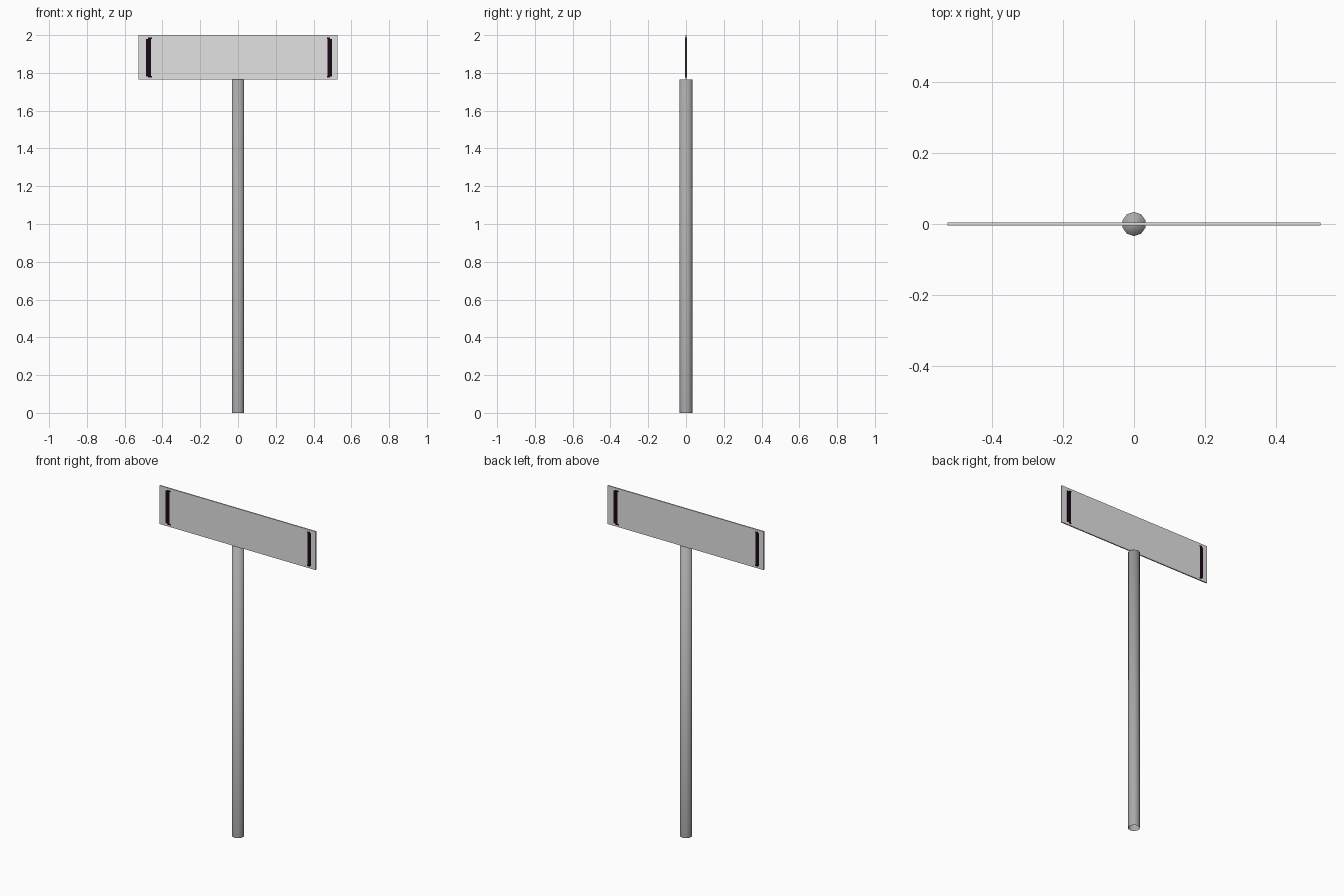
import bpy, math
from mathutils import Matrix

if "Cube" in bpy.data.objects:
    bpy.data.objects.remove(bpy.data.objects["Cube"])


def material(name, rgb):
    m = bpy.data.materials.new(name)
    m.diffuse_color = (*rgb, 1)
    m.use_nodes = True
    m.node_tree.nodes["Principled BSDF"].inputs["Base Color"].default_value = m.diffuse_color
    return m


board_grey = material("light board grey", (0.76, 0.76, 0.76))
post_grey = material("post grey", (0.40, 0.40, 0.40))
purple = material("dark purple", (0.010, 0.002, 0.009))


def box(name, x0, x1, y0, y1, z0, z1, mat):
    bpy.ops.mesh.primitive_cube_add(size=1)
    o = bpy.context.object
    o.name = name
    o.data.transform(Matrix.Translation(((x0 + x1) / 2, (y0 + y1) / 2, (z0 + z1) / 2))
                     @ Matrix.Diagonal((x1 - x0, y1 - y0, z1 - z0, 1)))
    o.data.materials.append(mat)
    return o


BOTTOM, TOP, HALF, THICK = 1.765, 2.0, 0.527, 0.0038

# ten-sided post: a corner faces front and back, capped on top, open below
bpy.ops.mesh.primitive_cylinder_add(vertices=10, radius=0.034, depth=BOTTOM,
                                    end_fill_type='NOTHING', location=(0, 0, BOTTOM / 2))
post = bpy.context.object
post.name = "post"
bpy.ops.object.mode_set(mode='EDIT')
bpy.ops.mesh.select_all(action='DESELECT')
bpy.ops.object.mode_set(mode='OBJECT')
for v in post.data.vertices:
    v.select = v.co.z > 0
for e in post.data.edges:
    e.select = all(post.data.vertices[i].co.z > 0 for i in e.vertices)
bpy.ops.object.mode_set(mode='EDIT')
bpy.ops.mesh.edge_face_add()
bpy.ops.object.mode_set(mode='OBJECT')
post.data.materials.append(post_grey)
bpy.ops.object.shade_smooth()

# sign board
box("sign_board", -HALF, HALF, -THICK, THICK, BOTTOM, TOP, board_grey)

# painted bars: the back is the front turned half a circle
for side, angle in (("front", 0), ("back", math.pi)):
    y0, y1 = -THICK - 0.0006, -THICK + 0.001
    parts = [
        box(side + "_left_bar", -0.487, -0.461, y0, y1, 1.782, 1.98, purple),
        box(side + "_right_bar", 0.474, 0.497, y0, y1, 1.782, 1.98, purple),
    ]
    # small hooks at the ends of the bars
    for z in (1.776, 1.979):
        parts.append(box(side + "_left_hook", -0.476, -0.455, y0, y1, z, z + 0.008, purple))
        parts.append(box(side + "_right_hook", 0.471, 0.488, y0, y1, z, z + 0.008, purple))
    for p in parts:
        p.data.transform(Matrix.Rotation(angle, 4, 'Z'))
